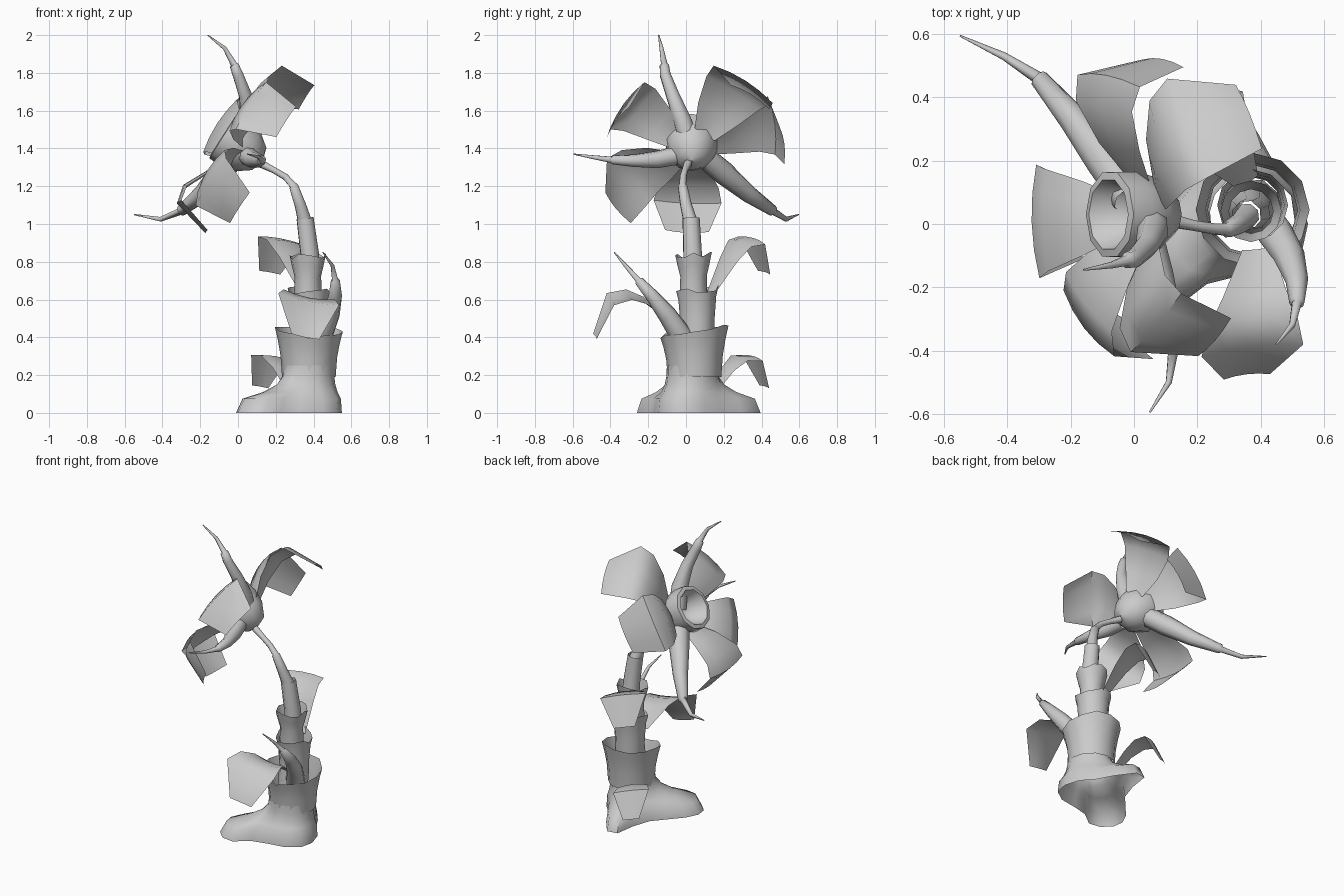
import bpy, math, random
from mathutils import Vector

if "Cube" in bpy.data.objects:
    bpy.data.objects.remove(bpy.data.objects["Cube"])

random.seed(4)


def make(name, verts, faces):
    me = bpy.data.meshes.new(name)
    me.from_pydata([tuple(v) for v in verts], [], faces)
    me.update()
    ob = bpy.data.objects.new(name, me)
    bpy.context.collection.objects.link(ob)
    bpy.ops.object.select_all(action='DESELECT')
    ob.select_set(True)
    bpy.context.view_layer.objects.active = ob
    bpy.ops.object.shade_smooth_by_angle(angle=math.radians(60))
    return ob


def loft(name, rings, closed=True):
    """Skin a list of equal-length point rings."""
    n = len(rings[0])
    faces = []
    for r in range(len(rings) - 1):
        for i in range(n if closed else n - 1):
            j = (i + 1) % n
            faces.append((r * n + i, r * n + j, (r + 1) * n + j, (r + 1) * n + i))
    return make(name, [p for ring in rings for p in ring], faces)


def tube(name, pts, n=8):
    """Tapered tube through (x, y, z, radius) points."""
    ps = [Vector(p[:3]) for p in pts]
    ref = Vector((0.3, 0.9, 0.1)) if abs(ps[-1].y - ps[0].y) < 0.3 else Vector((1, 0, 0.2))
    rings = []
    for i, p in enumerate(ps):
        t = (ps[min(i + 1, len(ps) - 1)] - ps[max(i - 1, 0)]).normalized()
        a = t.cross(ref).normalized()
        b = t.cross(a)
        rings.append([p + (a * math.cos(k * math.tau / n) + b * math.sin(k * math.tau / n)) * pts[i][3]
                      for k in range(n)])
    return loft(name, rings)


def sheet(name, rows, side, sag=0.12):
    """Thin leaf: rows of (centre, half width) with edges bent below the middle."""
    side = Vector(side).normalized()
    cs = [Vector(r[0]) for r in rows]
    rings = []
    for i, (c, w) in enumerate(rows):
        t = (cs[min(i + 1, len(cs) - 1)] - cs[max(i - 1, 0)]).normalized()
        nrm = side.cross(t).normalized()
        rings.append([cs[i] + side * w * s - nrm * sag * w * s * s for s in (-1, -.5, 0, .5, 1)])
    return loft(name, rings, closed=False)


# Root foot: lobed footprint lofted into a round stem
C = Vector((.375, .03, 0))
foot = [(-.01, -.12), (.0, -.19), (.06, -.25), (.14, -.26), (.23, -.19), (.33, -.165), (.45, -.145),
        (.53, -.09), (.55, 0), (.52, .1), (.45, .18), (.39, .29), (.31, .395), (.24, .385), (.22, .25),
        (.18, .13), (.11, .05), (.03, -.04)]
rings = []
for z, k in ((0, 1), (.075, .87), (.11, .45), (.15, .17), (.2, .02), (.25, 0)):
    ring = []
    for x, y in foot:
        d = Vector((x, y, 0)) - C
        r = .135 + max(d.length - .135, 0) * k
        ring.append(C + d.normalized() * r + Vector((0, 0, z)))
    rings.append(ring)
loft("root_foot", rings)


# Stacked stem sheaths with uneven rims: rows of (z, r), rim tilted toward +y
def sheath(name, cx, cy, rows, tilt):
    n, rings = 12, []
    jag = [random.uniform(-.018, .018) for _ in range(n)]
    for i, (z, r) in enumerate(rows):
        f = i / (len(rows) - 1)
        rings.append([(cx + r * math.cos(k * math.tau / n), cy + r * math.sin(k * math.tau / n),
                       z + f * (jag[k] + tilt * math.sin(k * math.tau / n))) for k in range(n)])
    loft(name, rings)


sheath("lower_sheath", .375, .045, [(.19, .142), (.3, .15), (.38, .165), (.44, .18)], .035)
sheath("middle_sheath", .375, .06, [(.36, .088), (.5, .092), (.6, .1), (.65, .112)], .01)
sheath("upper_sheath", .37, .04, [(.58, .075), (.72, .07), (.78, .085), (.835, .097)], .012)

# Stem core and curved neck
tube("stem_core", [(.375, .045, .22, .1), (.375, .05, .45, .085), (.375, .05, .62, .065), (.38, .035, .84, .052),
                   (.355, .027, 1.03, .048)])
tube("stem_neck", [(.358, .027, 1.0, .04), (.33, .0, 1.1, .032), (.295, -.018, 1.2, .026), (.292, -.018, 1.205, .02),
                   (.25, -.015, 1.25, .018), (.19, -.005, 1.285, .017), (.12, .01, 1.32, .022)])

# Stem leaves
sheet("upper_leaf", [((.36, .13, .64), .04), ((.30, .22, .82), .09), ((.26, .28, .91), .12),
                     ((.22, .36, .925), .14), ((.165, .42, .745), .065)], (.85, .5, -.15))
sheet("front_leaf", [((.39, -.08, .48), .05), ((.38, -.22, .585), .1), ((.375, -.3, .61), .14),
                     ((.37, -.385, .59), .165), ((.355, -.475, .4), .075)], (1, .12, -.2))
sheet("low_leaf", [((.29, .14, .12), .04), ((.24, .22, .24), .065), ((.2, .28, .3), .09),
                   ((.16, .36, .3), .11), ((.115, .42, .14), .05)], (.85, .5, -.15))

# Flower frame
O = Vector((-.005, .03, 1.42))
D = Vector((-.84, 0, .54)).normalized()
U = Vector((.54, 0, .84)).normalized()
V = Vector((0, 1, 0))


def fpos(r, h, a):
    return O + (U * math.cos(a) + V * math.sin(a)) * r + D * h


# Hollow flower head, revolved about the flower axis
prof = [(.002, -.16), (.07, -.14), (.122, -.07), (.142, .01), (.14, .085), (.115, .09), (.075, .0), (.002, -.02)]
loft("flower_head", [[fpos(r, h, k * math.tau / 10) for k in range(10)] for r, h in prof])

# Five drooping petals: (angle, size, axial shift)
petals = [(37, 1.1, -.06), (84, 1.03, .03), (-177, 1.01, 0), (-125, 1.02, -.08), (-58, .98, -.04)]
for i, (ang, s, dh) in enumerate(petals):
    a = math.radians(ang)
    rows = [(fpos(r * s, h + dh * min(1, r / .4), a), w * s) for r, h, w in
            ((.1, -.02, .06), (.2, .06, .115), (.33, .125, .16), (.43, .1, .178), (.48, -.11, .115))]
    sheet("petal_%d" % (i + 1), rows, U * math.sin(a) - V * math.cos(a))

# Long tapered tendrils, each with a thinner tip stepping out of the base
tendrils = {
    "top_tendril": [(.05, .02, 1.42, .055), (.06, -.02, 1.55, .05), (.04, -.07, 1.68, .037), (0, -.11, 1.79, .03),
                    (-.02, -.115, 1.84, .026), (-.022, -.115, 1.845, .018), (-.07, -.13, 1.93, .011),
                    (-.16, -.145, 2.0, .003)],
    "back_tendril": [(-.01, .08, 1.37, .06), (-.09, .2, 1.27, .063), (-.19, .33, 1.16, .047), (-.3, .46, 1.07, .03),
                     (-.305, .463, 1.067, .02), (-.41, .53, 1.025, .013), (-.55, .595, 1.05, .003)],
    "front_tendril": [(.05, -.06, 1.36, .05), (.08, -.16, 1.34, .046), (.115, -.28, 1.335, .033),
                      (.125, -.39, 1.34, .024), (.125, -.395, 1.34, .017), (.11, -.5, 1.355, .01),
                      (.05, -.595, 1.37, .003)],
    "stem_tendril": [(.44, -.02, .4, .06), (.49, -.1, .52, .05), (.515, -.18, .62, .036), (.515, -.25, .7, .024),
                     (.514, -.253, .703, .016), (.5, -.32, .78, .01), (.45, -.38, .85, .003)],
}
for name, pts in tendrils.items():
    tube(name, pts)
